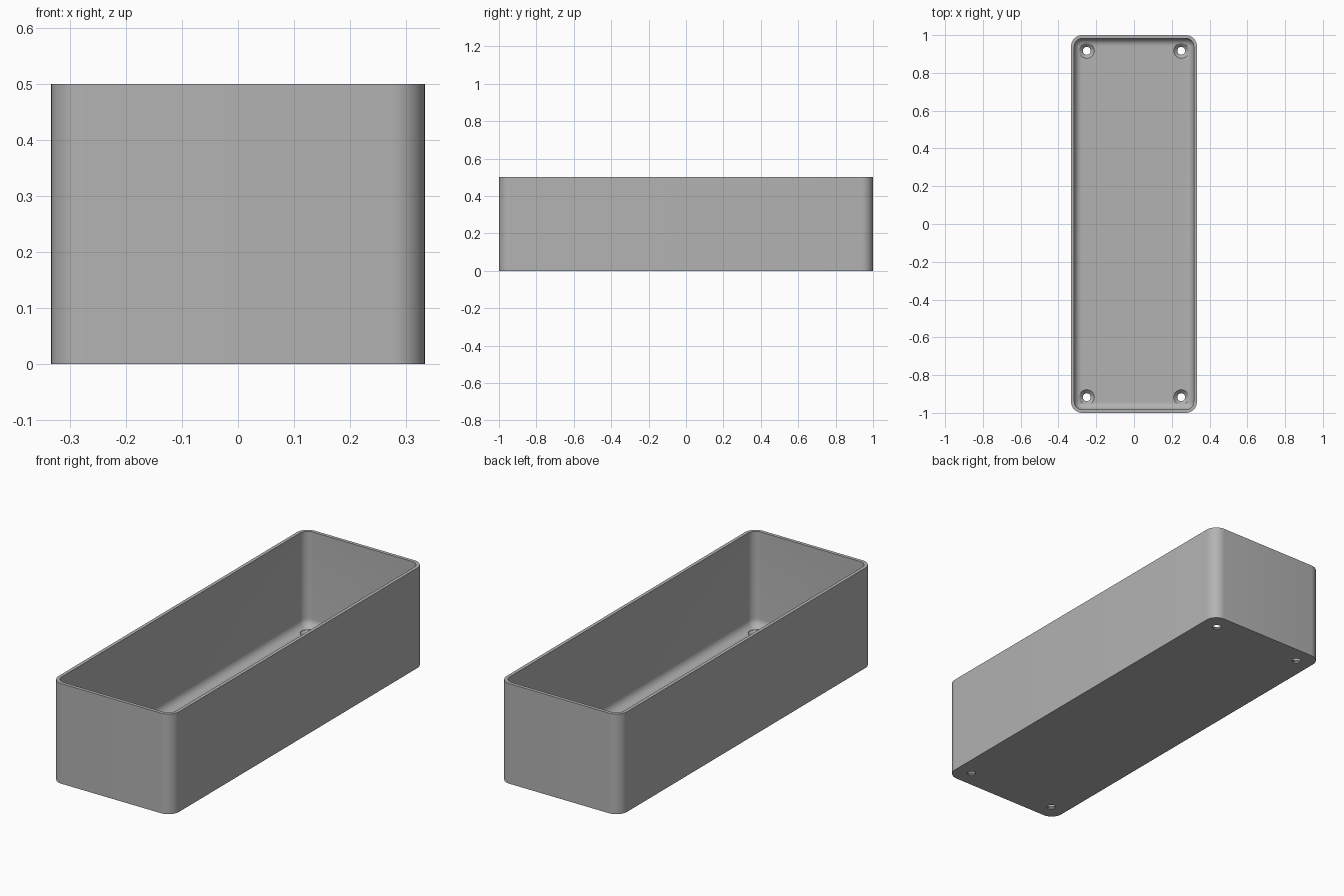
import bpy, bmesh
from math import sin, cos, pi
from mathutils import Matrix

HALF_X, HALF_Y, HEIGHT = 1 / 3, 1.0, 0.5
CORNER, WALL, FLOOR, FILLET = 0.06, 0.017, 0.025, 0.04

cube = bpy.data.objects.get("Cube")
if cube:
    bpy.data.objects.remove(cube, do_unlink=True)

grey = bpy.data.materials.new("plain grey")
grey.use_nodes = True
grey.diffuse_color = (0.45, 0.45, 0.45, 1)
grey.node_tree.nodes["Principled BSDF"].inputs["Base Color"].default_value = (0.45, 0.45, 0.45, 1)


def make_object(name, bm):
    bmesh.ops.recalc_face_normals(bm, faces=bm.faces)
    mesh = bpy.data.meshes.new(name)
    bm.to_mesh(mesh)
    bm.free()
    mesh.materials.append(grey)
    obj = bpy.data.objects.new(name, mesh)
    bpy.context.collection.objects.link(obj)
    return obj


def rounded_loop(bm, inset, z, steps=10):
    """Rounded rectangle, moved inwards by inset."""
    r = CORNER - inset
    verts = []
    for i, (sx, sy) in enumerate([(1, 1), (-1, 1), (-1, -1), (1, -1)]):
        for k in range(steps + 1):
            a = (i + k / steps) * pi / 2
            verts.append(bm.verts.new((sx * (HALF_X - CORNER) + r * cos(a),
                                       sy * (HALF_Y - CORNER) + r * sin(a), z)))
    return verts


# Tray: outer wall, rim, inner wall, then a fillet down to the floor
profile = [(0, 0), (0, HEIGHT), (WALL, HEIGHT)]
for k in range(9):
    a = k / 8 * pi / 2
    profile.append((WALL + FILLET * (1 - cos(a)), FLOOR + FILLET * (1 - sin(a))))
bm = bmesh.new()
loops = [rounded_loop(bm, *p) for p in profile]
for low, high in zip(loops, loops[1:]):
    for i in range(len(low)):
        j = (i + 1) % len(low)
        bm.faces.new((low[i], low[j], high[j], high[i]))
bm.faces.new(loops[0])
bm.faces.new(loops[-1])
tray = make_object("tray", bm)

# Countersunk screw holes in the four corners
bm = bmesh.new()
for x in (-0.25, 0.25):
    for y in (-0.917, 0.917):
        rings = []
        for r, z in [(0.021, -0.02), (0.021, 0.006), (0.04, FLOOR), (0.04, FLOOR + 0.03)]:
            ring = bmesh.ops.create_circle(bm, segments=32, radius=r,
                                           matrix=Matrix.Translation((x, y, z)))["verts"]
            rings.append(ring)
        for low, high in zip(rings, rings[1:]):
            for i in range(32):
                j = (i + 1) % 32
                bm.faces.new((low[i], low[j], high[j], high[i]))
        bm.faces.new(rings[0])
        bm.faces.new(rings[-1])
cutter = make_object("screw_hole_cutter", bm)
cutter.hide_render = True

cut = tray.modifiers.new("screw_holes", "BOOLEAN")
cut.operation = "DIFFERENCE"
cut.solver = "EXACT"
cut.object = cutter
bpy.context.view_layer.objects.active = tray
bpy.ops.object.select_all(action="DESELECT")
tray.select_set(True)
bpy.ops.object.modifier_apply(modifier=cut.name)
bpy.data.objects.remove(cutter, do_unlink=True)
bpy.ops.object.shade_smooth_by_angle(angle=pi / 6)
